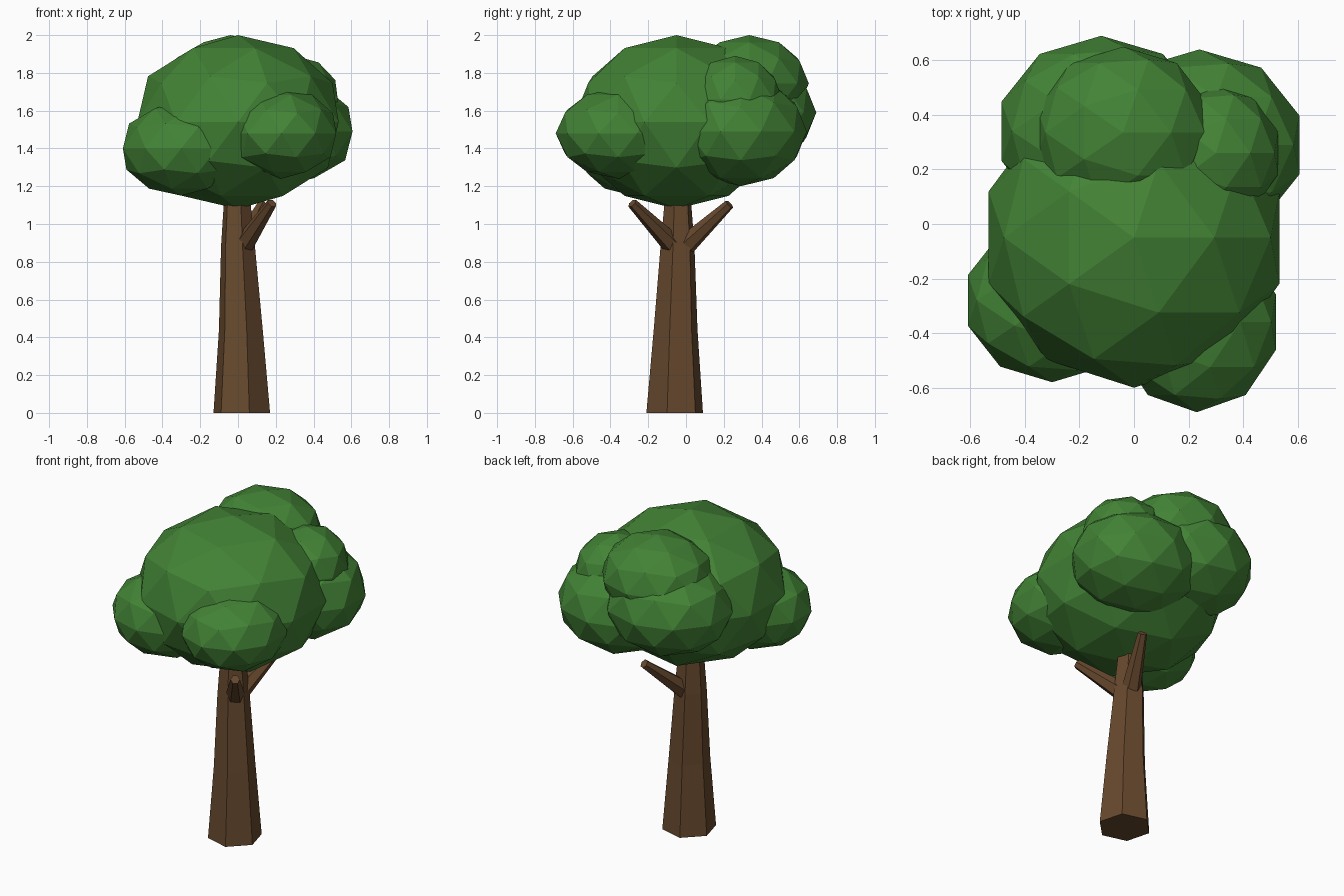
import bpy, math
from mathutils import Vector

cube = bpy.data.objects.get("Cube")
if cube:
    bpy.data.objects.remove(cube, do_unlink=True)


def make_material(name, rgb):
    mat = bpy.data.materials.new(name)
    mat.use_nodes = True
    colour = (*rgb, 1.0)
    mat.diffuse_color = colour
    bsdf = mat.node_tree.nodes["Principled BSDF"]
    bsdf.inputs["Base Color"].default_value = colour
    bsdf.inputs["Roughness"].default_value = 0.9
    return mat


LEAF = make_material("leaf_green", (0.055, 0.225, 0.036))
BARK = make_material("bark_brown", (0.135, 0.066, 0.027))


def leaf_clump(name, centre, size):
    """Faceted leaf ball, stretched to its size."""
    bpy.ops.mesh.primitive_ico_sphere_add(subdivisions=2, radius=1, location=centre)
    ob = bpy.context.object
    ob.name = name
    ob.scale = size
    bpy.ops.object.transform_apply(location=False, rotation=False, scale=True)
    ob.data.materials.append(LEAF)


def tapered_limb(name, sections, sides, turn=0.0, upright=False):
    """Closed tube through (centre, radius) sections."""
    start, end = Vector(sections[0][0]), Vector(sections[-1][0])
    axis = Vector((0, 0, 1)) if upright else (end - start).normalized()
    spin = axis.to_track_quat("Z", "Y")
    verts, faces = [], []
    for centre, radius in sections:
        for i in range(sides):
            a = math.radians(turn) + math.tau * i / sides
            offset = Vector((math.cos(a), math.sin(a), 0)) * radius
            if not upright:
                offset = spin @ offset
            verts.append(Vector(centre) + offset)
    for s in range(len(sections) - 1):
        for i in range(sides):
            j = (i + 1) % sides
            low, high = s * sides, (s + 1) * sides
            faces.append((low + i, low + j, high + j, high + i))
    faces.append(tuple(reversed(range(sides))))
    faces.append(tuple(range(len(verts) - sides, len(verts))))
    mesh = bpy.data.meshes.new(name)
    mesh.from_pydata(verts, [], faces)
    mesh.materials.append(BARK)
    bpy.context.collection.objects.link(bpy.data.objects.new(name, mesh))


# Trunk: six-sided, narrowing into the crown
tapered_limb("trunk", [((0.02, -0.06, 0), 0.155),
                       ((0.015, -0.055, 0.44), 0.12),
                       ((0.0, -0.045, 0.88), 0.093),
                       ((-0.005, -0.043, 1.15), 0.07)],
             sides=6, turn=45, upright=True)

# Two short branches, forking to the front and the back
for name, root, tip in (
        ("front_branch", (0.03, -0.07, 0.89), (0.18, -0.285, 1.11)),
        ("back_branch", (0.02, 0.0, 0.89), (0.13, 0.23, 1.105))):
    tapered_limb(name, [(root, 0.056), (tip, 0.027)], sides=6)

# Crown: one large clump with smaller ones around it
leaf_clump("crown_main", (0, -0.05, 1.54), (0.56, 0.55, 0.46))
leaf_clump("crown_front_right", (-0.3, -0.28, 1.40), (0.325, 0.3, 0.25))
leaf_clump("crown_front_left", (0.23, -0.36, 1.48), (0.305, 0.33, 0.24))
leaf_clump("crown_back_top", (-0.04, 0.335, 1.745), (0.335, 0.315, 0.255))
leaf_clump("crown_back_right", (-0.12, 0.34, 1.59), (0.385, 0.35, 0.29))
leaf_clump("crown_back_left", (0.24, 0.29, 1.49), (0.385, 0.35, 0.29))
leaf_clump("crown_left_top", (0.3, 0.26, 1.66), (0.24, 0.25, 0.23))
